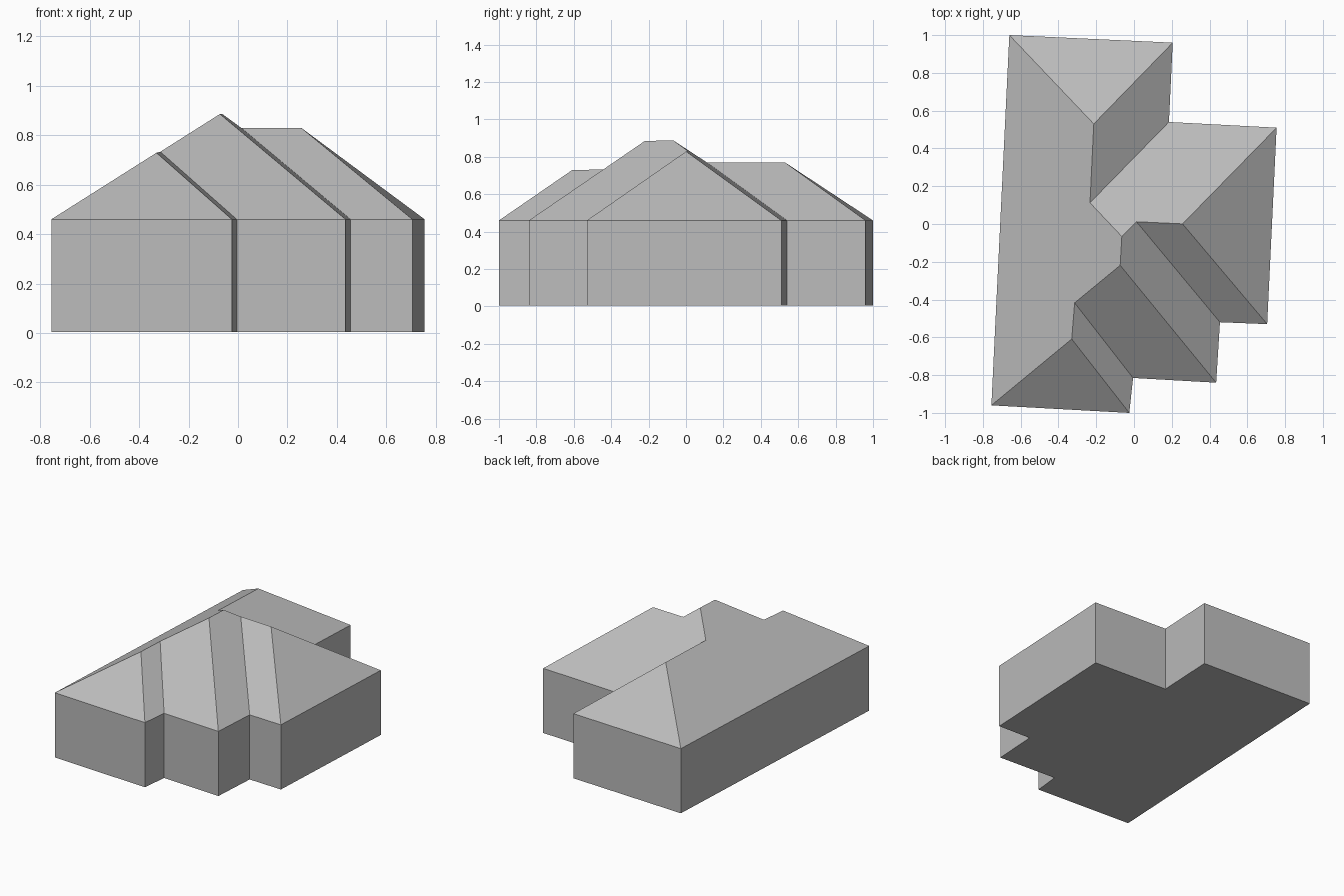
import bpy
import bmesh
from mathutils import Vector, Matrix

cube = bpy.data.objects.get("Cube")
if cube:
    bpy.data.objects.remove(cube, do_unlink=True)

BASE, EAVE = 0.005, 0.46

# Footprint corners, clockwise from the back right-hand corner
corners = [(-0.66, 1.0), (0.205, 0.96), (0.185, 0.54), (0.755, 0.51), (0.705, -0.53),
           (0.455, -0.52), (0.435, -0.84), (-0.005, -0.815), (-0.025, -1.0), (-0.755, -0.96)]
count = len(corners)

# Roof pitch by the way each wall faces
pitch = {"back": 0.69, "front": 0.72, "left": 0.78, "right": 0.66}
facing = ["back", "left", "back", "left", "front",
          "left", "front", "left", "front", "right"]


def roof_plane(i):
    """Normal and offset of the roof plane rising from wall i."""
    a = Vector(corners[i])
    b = Vector(corners[(i + 1) % count])
    along = (b - a).normalized()
    inward = Vector((along.y, -along.x))
    slope = pitch[facing[i]]
    normal = Vector((-slope * inward.x, -slope * inward.y, 1))
    return normal, normal.dot(Vector((a.x, a.y, EAVE)))


planes = [roof_plane(i) for i in range(count)]


def roof_point(i, j, k):
    """Point where three roof planes meet."""
    rows = [planes[n] for n in (i, j, k)]
    return Matrix([r[0] for r in rows]).inverted() @ Vector([r[1] for r in rows])


# Ridge ends and valley tops, each named by the three walls it belongs to
nodes = {
    "back_hip": (0, 1, 9), "back_valley": (1, 2, 9), "peak_back": (2, 5, 9),
    "side_hip": (2, 3, 4), "side_valley": (2, 4, 5), "peak_front": (5, 6, 9),
    "front_valley": (6, 7, 9), "front_hip": (7, 8, 9),
}
# Ridge points that close each roof face, in wall order
roof_faces = [
    "back_hip",
    "back_valley back_hip",
    "side_hip side_valley peak_back back_valley",
    "side_hip",
    "side_valley side_hip",
    "peak_front peak_back side_valley",
    "front_valley peak_front",
    "front_hip front_valley",
    "front_hip",
    "back_hip back_valley peak_back peak_front front_valley front_hip",
]

# Walls, floor and hipped roof as one closed shell
bm = bmesh.new()
floor = [bm.verts.new((x, y, BASE)) for x, y in corners]
eaves = [bm.verts.new((x, y, EAVE)) for x, y in corners]
ridge = {name: bm.verts.new(roof_point(*walls)) for name, walls in nodes.items()}
bm.faces.new(floor)
for i in range(count):
    j = (i + 1) % count
    bm.faces.new((floor[i], eaves[i], eaves[j], floor[j]))
    bm.faces.new([eaves[i], eaves[j]] + [ridge[n] for n in roof_faces[i].split()])
bmesh.ops.triangulate(bm, faces=[f for f in bm.faces if len(f.verts) > 4])
bmesh.ops.recalc_face_normals(bm, faces=bm.faces)

mesh = bpy.data.meshes.new("house_shell")
bm.to_mesh(mesh)
bm.free()
house = bpy.data.objects.new("house_shell", mesh)
bpy.context.collection.objects.link(house)

# Plain grey plaster
grey = bpy.data.materials.new("plain_grey")
grey.use_nodes = True
grey.diffuse_color = (0.5, 0.5, 0.5, 1)
bsdf = grey.node_tree.nodes["Principled BSDF"]
bsdf.inputs["Base Color"].default_value = (0.5, 0.5, 0.5, 1)
bsdf.inputs["Roughness"].default_value = 0.9
mesh.materials.append(grey)
